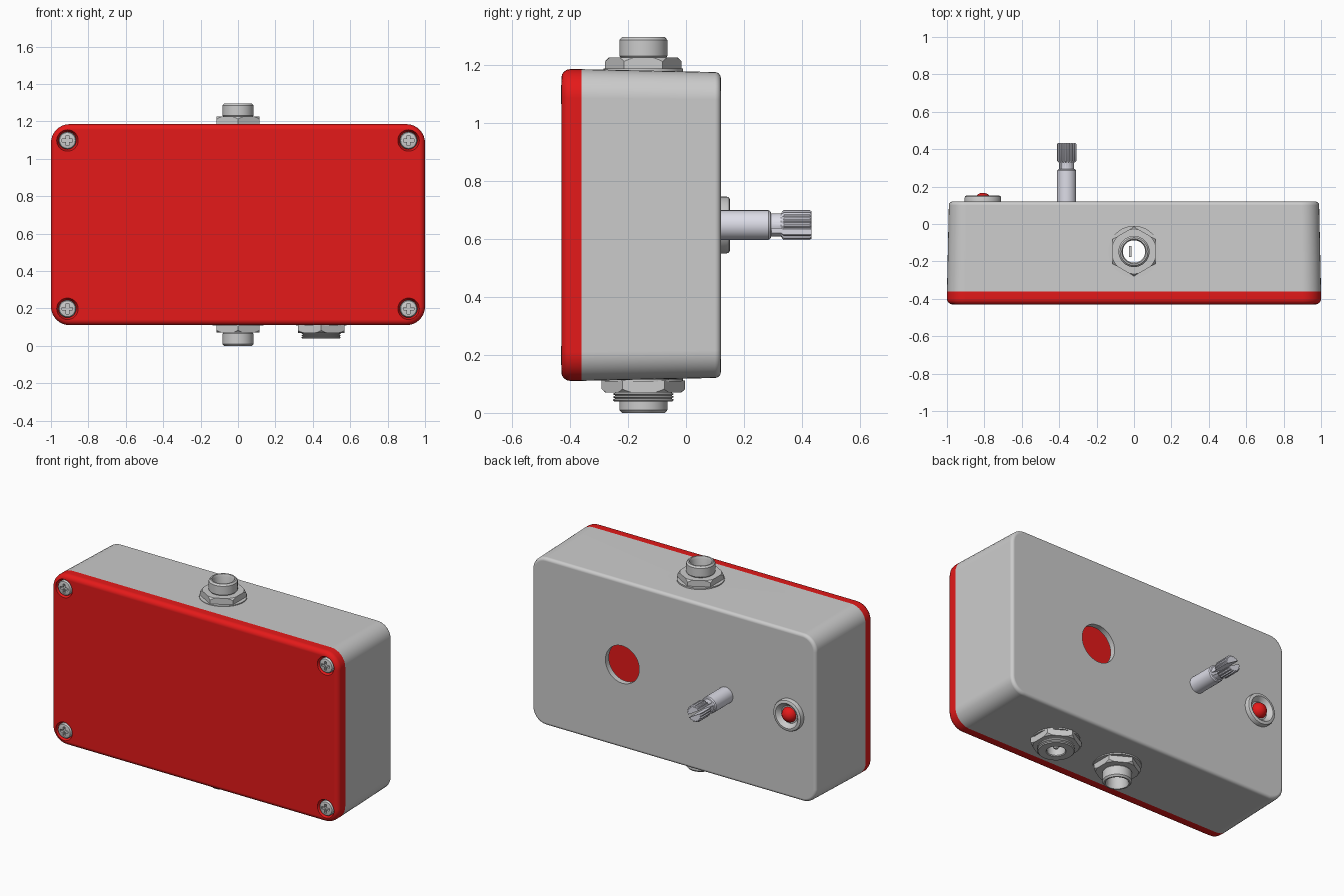
import bpy, bmesh
from math import pi, cos, sin, radians
from mathutils import Matrix, Vector

if "Cube" in bpy.data.objects:
    bpy.data.objects.remove(bpy.data.objects["Cube"])

CZ = 0.648                     # height of the box centre line
HW, HH = 1.0, 0.5375           # half width / half height of the box
AXES = {'up': 0, 'down': pi, 'back': -pi / 2, 'front': pi / 2}


def material(name, rgb):
    m = bpy.data.materials.new(name)
    m.diffuse_color = (*rgb, 1)
    m.use_nodes = True
    m.node_tree.nodes["Principled BSDF"].inputs["Base Color"].default_value = m.diffuse_color
    return m


RED = material("red", (0.78, 0.01, 0.01))
STEEL = material("steel", (0.72, 0.72, 0.80))


def make(name, bm, mat=None):
    bmesh.ops.remove_doubles(bm, verts=bm.verts, dist=1e-5)
    bmesh.ops.recalc_face_normals(bm, faces=bm.faces)
    me = bpy.data.meshes.new(name)
    bm.to_mesh(me)
    bm.free()
    ob = bpy.data.objects.new(name, me)
    bpy.context.collection.objects.link(ob)
    if mat:
        me.materials.append(mat)
    return ob


def activate(ob):
    bpy.ops.object.select_all(action='DESELECT')
    ob.select_set(True)
    bpy.context.view_layer.objects.active = ob


def smooth(ob, weighted=False):
    activate(ob)
    bpy.ops.object.shade_smooth_by_angle(angle=radians(32))
    if weighted:
        ob.modifiers.new("normals", 'WEIGHTED_NORMAL').keep_sharp = True
    return ob


def boolean(ob, cutter, op='DIFFERENCE'):
    m = ob.modifiers.new("cut", 'BOOLEAN')
    m.object, m.operation, m.solver = cutter, op, 'EXACT'
    activate(ob)
    bpy.ops.object.modifier_apply(modifier=m.name)
    bpy.data.objects.remove(cutter)


def lathe(name, prof, loc, axis='up', seg=40, closed=False, mat=None, knurl=None):
    """Spin (radius, height) points; knurl = indices of toothed rings."""
    bm = bmesh.new()
    rings = []
    for k, (r, h) in enumerate(prof):
        ring = []
        for i in range(seg):
            a = 2 * pi * i / seg + pi / 2
            rr = r * 0.9 if knurl and k in knurl and i % 4 < 2 else r
            ring.append(bm.verts.new((rr * cos(a), rr * sin(a), h)))
        rings.append(ring)
    pairs = list(zip(rings, rings[1:])) + ([(rings[-1], rings[0])] if closed else [])
    for a, b in pairs:
        for i in range(seg):
            j = (i + 1) % seg
            bm.faces.new((a[i], a[j], b[j], b[i]))
    bm.transform(Matrix.Translation(loc) @ Matrix.Rotation(AXES[axis], 4, 'X'))
    return make(name, bm, mat)


def cyl(name, r, h0, h1, loc, axis, **kw):
    return lathe(name, [(0, h0), (r, h0), (r, h1), (0, h1)], loc, axis, **kw)


def box(name, size, loc, rot=0):
    bm = bmesh.new()
    bmesh.ops.create_cube(bm, size=1)
    bm.transform(Matrix.Translation(loc) @ Matrix.Rotation(rot, 4, 'Y')
                 @ Matrix.Diagonal((*size, 1)))
    return make(name, bm)


def loft(name, sections, mat=None):
    """Rounded-rectangle sections (y, inset, corner radius), capped at both ends."""
    bm = bmesh.new()
    rings = []
    for y, d, r in sections:
        ring = []
        for q, (sx, sz) in enumerate(((1, 1), (-1, 1), (-1, -1), (1, -1))):
            for i in range(9):
                a = q * pi / 2 + i * pi / 16
                ring.append(bm.verts.new((sx * (HW - d - r) + r * cos(a), y,
                                          CZ + sz * (HH - d - r) + r * sin(a))))
        rings.append(ring)
    n = len(rings[0])
    for a, b in zip(rings, rings[1:]):
        for i in range(n):
            bm.faces.new((a[i], a[(i + 1) % n], b[(i + 1) % n], b[i]))
    bm.faces.new(rings[0])
    bm.faces.new(rings[-1])
    return make(name, bm, mat)


def hex_nut(name, corner, bore, h, loc, axis):
    nut = lathe(name, [(bore, 0), (corner, 0), (corner, h), (bore, h)],
                loc, axis, seg=6, closed=True)
    boolean(nut, lathe("chamfer", [(0, -.01), (corner * 1.02, -.01), (corner * 1.02, h * .65),
                                   (corner * .9, h + .001), (0, h + .001)], loc, axis), 'INTERSECT')
    return smooth(nut)


# Hollow grey enclosure with draft and rounded back edge
fillet = [(0.10 + .02 * sin(t * pi / 8), .010 + .02 * (1 - cos(t * pi / 8)),
           .095 - .02 * (1 - cos(t * pi / 8))) for t in range(5)]
body = loft("enclosure_body", [(.085, .05, .06), (-.36, .04, .06), (-.36, 0, .10)] + fillet)
boolean(body, cyl("c", .118, -.1, .1, (.36, .1, CZ), 'back'))
boolean(body, cyl("c", .075, -1, 1, (0, -.147, CZ), 'up'))
boolean(body, cyl("c", .09, -.1, .1, (.445, -.147, .12), 'up'))
smooth(body, True)

# Red lid with rounded front edge and countersinks
edge = [(-.40 - .03 * sin(t * pi / 8), .03 * (1 - cos(t * pi / 8)),
         .10 - .03 * (1 - cos(t * pi / 8))) for t in range(5)]
lid = loft("lid", [(-.36, 0, .10)] + edge, RED)
corners = [(x, CZ + z) for x in (-.912, .912) for z in (-.45, .45)]
for x, z in corners:
    boolean(lid, lathe("c", [(0, -.03), (.046, -.03), (.058, .001), (.058, .01), (0, .01)],
                       (x, -.43, z), 'front', seg=32))
smooth(lid, True)

# Cross-head screws and their inner posts
for n, (x, z) in enumerate(corners):
    screw = lathe(f"screw_{n}", [(0, -.032), (.046, -.032), (.047, -.01), (.042, -.002),
                                 (.03, .001), (0, .002)], (x, -.43, z), 'front', seg=32)
    boolean(screw, box("c", (.056, .03, .015), (x, -.43, z)))
    boolean(screw, box("c", (.015, .03, .056), (x, -.43, z)))
    smooth(screw)
    smooth(cyl(f"screw_post_{n}", .06, 0, .45, (x, -.36, z), 'back', seg=24))

# Audio jacks, top and bottom: washer, nut, tubular bushing, inner contact
for side, z, ax, s in (("top", 1.181, 'up', 1), ("bottom", .115, 'down', -1)):
    loc = (0, -.147, z)
    smooth(lathe(f"{side}_jack_washer", [(.07, -.006), (.137, -.006), (.137, .006), (.07, .006)],
                 loc, ax, closed=True))
    hex_nut(f"{side}_jack_nut", .132, .07, .044, loc, ax)
    smooth(lathe(f"{side}_jack_bushing",
                 [(.06, .10), (.066, .115), (.074, .115), (.083, .105), (.083, .05), (.078, .044),
                  (.075, -.05), (.12, -.05), (.12, -.075), (.06, -.075)], loc, ax, closed=True))
    box(f"{side}_jack_contact", (.012, .06, .3), (-.02, -.147, z - s * .22))

# Power socket: washer, nut, threaded barrel, centre pin
loc = (.445, -.147, .112)
smooth(lathe("power_washer", [(.08, -.004), (.135, -.004), (.135, .004), (.08, .004)],
             loc, 'down', closed=True))
hex_nut("power_nut", .144, .08, .042, loc, 'down')
thread = [p for k in range(3) for p in ((.097, .042 + k * .01), (.106, .047 + k * .01))]
smooth(lathe("power_barrel", [(0, -.2), (.088, -.2), (.088, .03)] + thread +
             [(.1, .073), (.056, .073), (.052, .068), (.052, -.1), (0, -.1)], loc, 'down'))
smooth(lathe("power_pin", [(0, -.11), (.018, -.11), (.018, .045), (.01, .055), (0, .055)],
             loc, 'down', seg=20))

# Potentiometer: inner can, and a slotted knurled shaft
smooth(cyl("pot_can", .14, -.18, -.06, (-.36, .12, CZ), 'back'))
shaft = lathe("pot_shaft", [(0, -.07), (.051, -.07), (.051, .165), (.046, .172), (.04, .174),
                            (.04, .208), (.046, .212), (.052, .218), (.052, .307), (.047, .313),
                            (0, .313)], (-.36, .12, CZ), 'back', seg=72, mat=STEEL,
              knurl=(6, 7, 8, 9))
boolean(shaft, box("c", (.2, .15, .018), (-.36, .37, CZ), radians(30)))
smooth(shaft)

# Indicator lamp in a dished bezel
loc = (-.808, .12, CZ)
smooth(lathe("lamp_bezel", [(0, -.02), (.098, -.02), (.098, .02), (.095, .028), (.088, .032),
                            (.078, .032), (.072, .028), (.055, .004), (0, .004)], loc, 'back'))
dome = [(.047 * cos(t * pi / 16), .047 * sin(t * pi / 16)) for t in range(9)]
smooth(lathe("lamp", [(0, -.01), (.047, -.01)] + dome, loc, 'back', seg=32, mat=RED))
